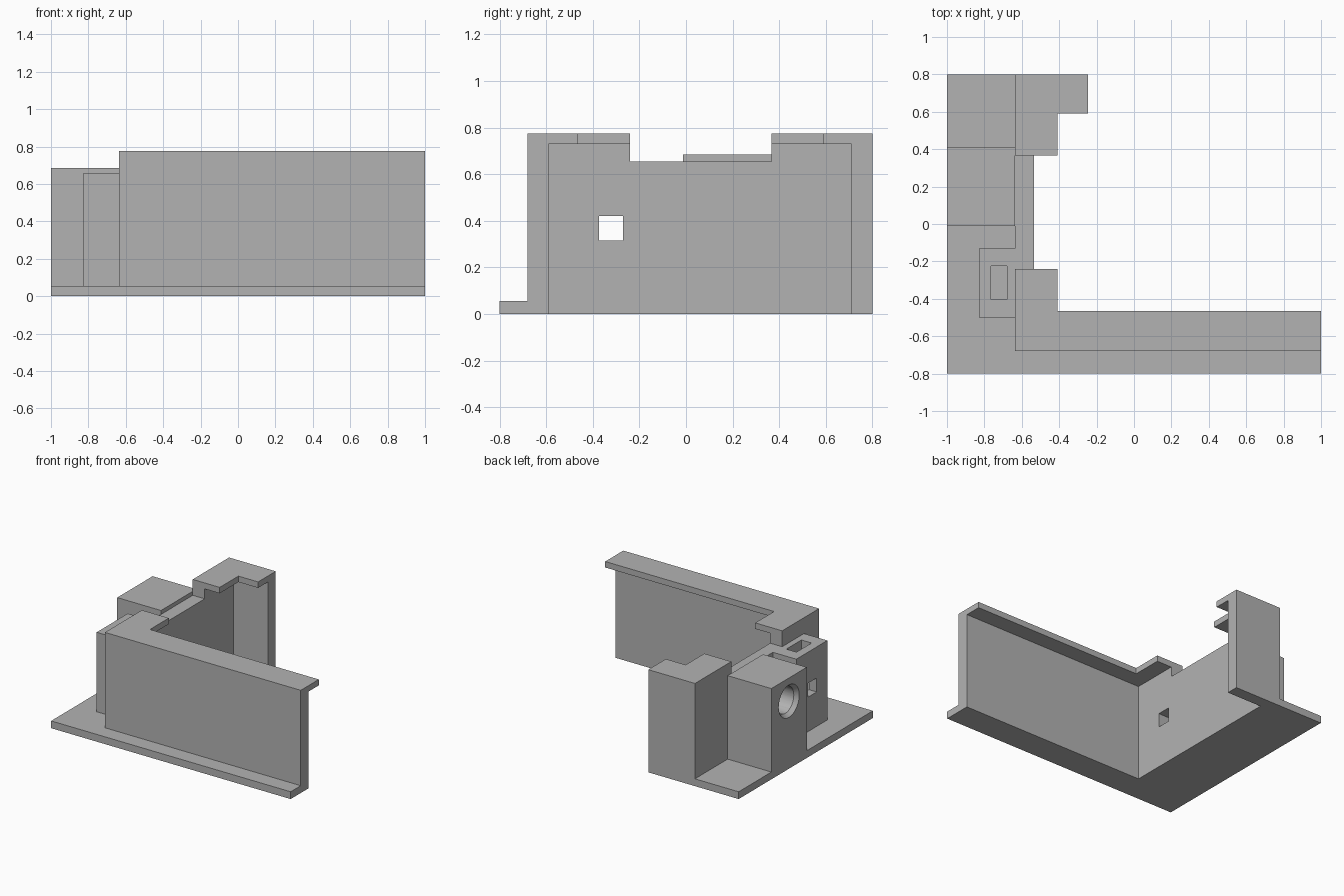
import bpy, bmesh, math
from mathutils import Matrix

cube = bpy.data.objects.get("Cube")
if cube:
    bpy.data.objects.remove(cube, do_unlink=True)

grey = bpy.data.materials.new("plain grey")
grey.use_nodes = True
GREY = (0.45, 0.45, 0.45, 1)
grey.diffuse_color = GREY
grey.node_tree.nodes["Principled BSDF"].inputs["Base Color"].default_value = GREY


def finish(name, bm):
    bmesh.ops.recalc_face_normals(bm, faces=bm.faces)
    mesh = bpy.data.meshes.new(name)
    bm.to_mesh(mesh)
    bm.free()
    mesh.materials.append(grey)
    obj = bpy.data.objects.new(name, mesh)
    bpy.context.collection.objects.link(obj)
    return obj


def prism(name, outline, z0, z1):
    """Extrude a plan outline from z0 to z1."""
    bm = bmesh.new()
    face = bm.faces.new([bm.verts.new((x, y, z0)) for x, y in outline])
    top = bmesh.ops.extrude_face_region(bm, geom=[face])
    verts = [v for v in top["geom"] if isinstance(v, bmesh.types.BMVert)]
    bmesh.ops.translate(bm, verts=verts, vec=(0, 0, z1 - z0))
    return finish(name, bm)


def box(name, x0, x1, y0, y1, z0, z1):
    return prism(name, [(x0, y0), (x1, y0), (x1, y1), (x0, y1)], z0, z1)


def cone_x(name, x0, x1, r0, r1, y, z):
    """Round cutter lying along x."""
    bm = bmesh.new()
    bmesh.ops.create_cone(bm, cap_ends=True, segments=48, radius1=r0, radius2=r1, depth=x1 - x0,
                          matrix=Matrix.Translation(((x0 + x1) / 2, y, z)) @ Matrix.Rotation(math.pi / 2, 4, 'Y'))
    return finish(name, bm)


def combine(target, tool, operation):
    """Apply a boolean and remove the tool."""
    mod = target.modifiers.new("boolean", 'BOOLEAN')
    mod.operation, mod.solver, mod.object = operation, 'EXACT', tool
    bpy.context.view_layer.objects.active = target
    bpy.ops.object.modifier_apply(modifier=mod.name)
    bpy.data.objects.remove(tool, do_unlink=True)


# Main levels and wall planes
PLATE, LOW, LIP, TOP = 0.055, 0.655, 0.73, 0.775
OUT, INN = -0.635, -0.535
FRONT, BACK = -0.68, 0.8

# U-shaped walls with a low middle stretch on the side wall
frame = prism("wall_frame", [(OUT, FRONT), (1, FRONT), (1, -0.59), (INN, -0.59), (INN, 0.71),
                             (-0.245, 0.71), (-0.245, BACK), (OUT, BACK)], 0, TOP)
combine(frame, box("notch", -0.9, -0.2, -0.24, 0.367, LOW, 1), 'DIFFERENCE')

# Overhanging top lips
combine(frame, prism("front_lip", [(OUT, FRONT), (1, FRONT), (1, -0.465), (-0.41, -0.465),
                                   (-0.41, -0.24), (OUT, -0.24)], LIP, TOP), 'UNION')
combine(frame, prism("back_lip", [(OUT, 0.367), (-0.41, 0.367), (-0.41, 0.59), (-0.245, 0.59),
                                  (-0.245, BACK), (OUT, BACK)], LIP, TOP), 'UNION')

# Base plate around the outside of the walls
combine(frame, prism("base_plate", [(-1, -0.8), (1, -0.8), (1, -0.6), (-0.55, -0.6),
                                    (-0.55, 0.8), (-1, 0.8)], 0, PLATE), 'UNION')

# Small block with a top slot, and a square window through block and wall
nut_block = box("slotted_block", -0.83, OUT, -0.5, -0.13, PLATE, LOW)
combine(frame, nut_block, 'UNION')
combine(frame, box("slot", -0.765, -0.68, -0.405, -0.225, 0.28, 1), 'DIFFERENCE')
combine(frame, box("window", -0.9, -0.4, -0.373, -0.27, 0.315, 0.42), 'DIFFERENCE')

# Tall outer block with a chamfered round blind hole
block = box("bored_block", -1, OUT, -0.012, 0.41, PLATE, 0.685)
combine(block, cone_x("bore", -1.1, -0.72, 0.1, 0.1, 0.2, 0.51), 'DIFFERENCE')
combine(block, cone_x("chamfer", -1.01, -0.97, 0.13, 0.1, 0.2, 0.51), 'DIFFERENCE')

for obj in (frame, block):
    bpy.ops.object.select_all(action='DESELECT')
    obj.select_set(True)
    bpy.context.view_layer.objects.active = obj
    bpy.ops.object.shade_smooth_by_angle(angle=math.radians(30))
frame.name = "wall_frame_and_base"
